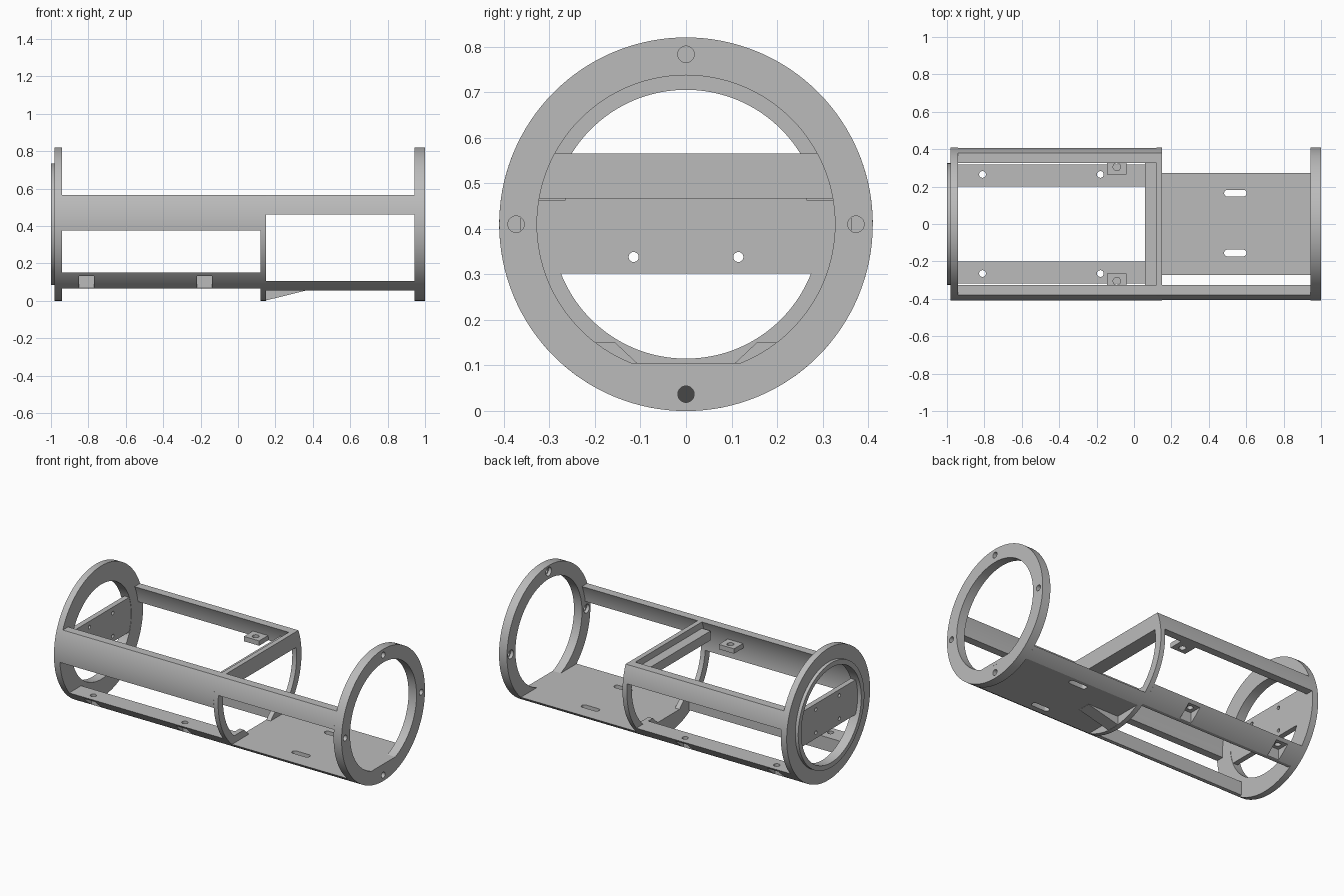
import bpy, bmesh, math

cube = bpy.data.objects.get("Cube")
if cube:
    bpy.data.objects.remove(cube, do_unlink=True)

R = 0.41          # outer radius, also height of the axis
SHELL = 0.362     # inner radius of the side rails
LEFT, RIGHT = -0.94, 0.945
MID0, MID1 = 0.12, 0.15

grey = bpy.data.materials.new("light_grey")
grey.use_nodes = True
grey.diffuse_color = (0.5, 0.5, 0.5, 1)
grey.node_tree.nodes["Principled BSDF"].inputs["Base Color"].default_value = grey.diffuse_color


def arc(r, z0, z1, side=1, n=32):
    """Points (y, z) on a circle about the axis from height z0 to z1."""
    a0, a1 = (math.asin(max(-1, min(1, (z - R) / r))) for z in (z0, z1))
    angles = [a0 + (a1 - a0) * i / n for i in range(n + 1)]
    return [(side * r * math.cos(a), R + r * math.sin(a)) for a in angles]


def extrude(name, points, low, high, axis="x"):
    """Extrude a profile of (y, z) along x, or of (x, y) along z."""
    place = (lambda p, t: (t, *p)) if axis == "x" else (lambda p, t: (*p, t))
    bm = bmesh.new()
    face = bm.faces.new([bm.verts.new(place(p, low)) for p in points])
    top = bmesh.ops.extrude_face_region(bm, geom=[face])["geom"]
    move = (high - low, 0, 0) if axis == "x" else (0, 0, high - low)
    bmesh.ops.translate(bm, vec=move, verts=[g for g in top if isinstance(g, bmesh.types.BMVert)])
    bmesh.ops.remove_doubles(bm, verts=bm.verts, dist=1e-5)
    bmesh.ops.recalc_face_normals(bm, faces=bm.faces)
    mesh = bpy.data.meshes.new(name)
    bm.to_mesh(mesh)
    bm.free()
    mesh.materials.append(grey)
    obj = bpy.data.objects.new(name, mesh)
    bpy.context.collection.objects.link(obj)
    return obj


def disc(u, v, r, n=32):
    return [(u + r * math.cos(math.tau * i / n), v + r * math.sin(math.tau * i / n)) for i in range(n)]


def rect(u0, u1, v0, v1):
    return [(u0, v0), (u1, v0), (u1, v1), (u0, v1)]


def band(r, z0, z1):
    """Slice of a full disc between two heights."""
    return arc(r, z0, z1) + arc(r, z1, z0, -1)


def cut(obj, *cutters):
    for c in cutters:
        c.hide_render = True
        mod = obj.modifiers.new("cut", "BOOLEAN")
        mod.operation, mod.solver, mod.object = "DIFFERENCE", "EXACT", c
        bpy.context.view_layer.update()
        mesh = bpy.data.meshes.new_from_object(obj.evaluated_get(bpy.context.evaluated_depsgraph_get()))
        obj.modifiers.clear()
        obj.data = mesh
        bpy.data.objects.remove(c, do_unlink=True)
    return obj


# Right end ring with four counterbored screw holes
right_ring = extrude("right_end_ring", disc(0, R, R, 128), RIGHT, 1)
cut(right_ring, extrude("bore", disc(0, R, 0.327, 128), 0.9, 1.1))
for i in range(4):
    a = math.pi / 2 * i
    y, z = 0.373 * math.cos(a), R + 0.373 * math.sin(a)
    cut(right_ring, extrude("screw_hole", disc(y, z, 0.018), 0.9, 1.1),
        extrude("counterbore", disc(y, z, 0.027), 0.9, 0.965))

# Left end ring, raised lip and cross plate
for name, r, low, high in (("left_end_ring", R, -0.98, LEFT), ("left_lip", 0.325, -1, -0.98)):
    cut(extrude(name, disc(0, R, r, 128), low, high),
        extrude("bore", disc(0, R, 0.295, 128), -1.1, -0.9))
plate = extrude("end_plate", band(0.297, 0.302, 0.518), -0.975, -0.942)
for y in (-0.115, 0.115):
    for z in (0.338, 0.482):
        cut(plate, extrude("plate_hole", disc(y, z, 0.011), -1.1, -0.9))


# Curved side rails; the front one runs the full length
def rail(name, side, bottom, low, high):
    extrude(name, arc(R, bottom, 0.565, side) + arc(SHELL, 0.565, bottom, side), low, high)


rail("front_rail_left", -1, 0.375, LEFT, MID0)
rail("front_rail_right", -1, 0.46, MID1, RIGHT)
rail("back_rail", 1, 0.46, LEFT, MID0)

# Middle arch with its crossbar and inner shelf
half = [(0, 0.105), (0.107, 0.105), (0.155, 0.15)] + arc(SHELL, 0.15, 0.467)
opening = half + [(-y, z) for y, z in reversed(half[1:])]
cut(extrude("middle_arch", band(R, 0, 0.565), MID0, MID1),
    extrude("arch_opening", opening, 0, 0.3))
extrude("crossbar_shelf", rect(-0.328, 0.328, 0.467, 0.525), 0.06, MID0)

# Floor with two rounded slots
floor = extrude("floor", band(R, 0.055, 0.105), MID1, RIGHT)
extrude("floor_end", band(0.327, 0.0835, 0.105), RIGHT, 1)
for y in (-0.155, 0.165):
    slot = [(x + (0.042 if i < 16 else -0.042), v) for i, (x, v) in
            enumerate(disc(0, 0, 0.018))]
    slot = [(0.542 + math.copysign(0.042, p[0]) + p[0], y + p[1]) for p in disc(0, 0, 0.018)]
    cut(floor, extrude("slot", slot, 0, 0.2, "z"))

# Wedge gusset under the floor
gusset = extrude("gusset", rect(-0.04, 0.04, 0.002, 0.056), MID1, 0.36)
for v in gusset.data.vertices:
    if v.co.x > 0.3 and v.co.z < 0.03:
        v.co.z = 0.054

# Lower rails with nut pockets, and mounting tabs on the side rails
for side, word in ((-1, "front"), (1, "back")):
    profile = arc(R, 0.065, 0.15, side) + [(side * 0.2, 0.15), (side * 0.2, 0.065)]
    lower = extrude(word + "_lower_rail", profile, LEFT, MID0)
    for x in (-0.81, -0.18):
        cut(lower, extrude("pocket", rect(side * 0.225, side * 0.45, 0, 0.133), x - 0.04, x + 0.04),
            extrude("rail_hole", disc(x, side * 0.265, 0.018), 0, 0.3, "z"))
    tab = extrude(word + "_tab", rect(-0.145, -0.04, side * 0.265, side * 0.365), 0.462, 0.492, "z")
    cut(tab, extrude("tab_hole", disc(-0.092, side * 0.305, 0.02), 0.3, 0.6, "z"))

# Smooth the curved surfaces, keep the edges sharp
bpy.ops.object.select_all(action="DESELECT")
for obj in bpy.context.collection.objects:
    if obj.type == "MESH":
        obj.select_set(True)
        bpy.context.view_layer.objects.active = obj
bpy.ops.object.shade_smooth_by_angle(angle=math.radians(30))
